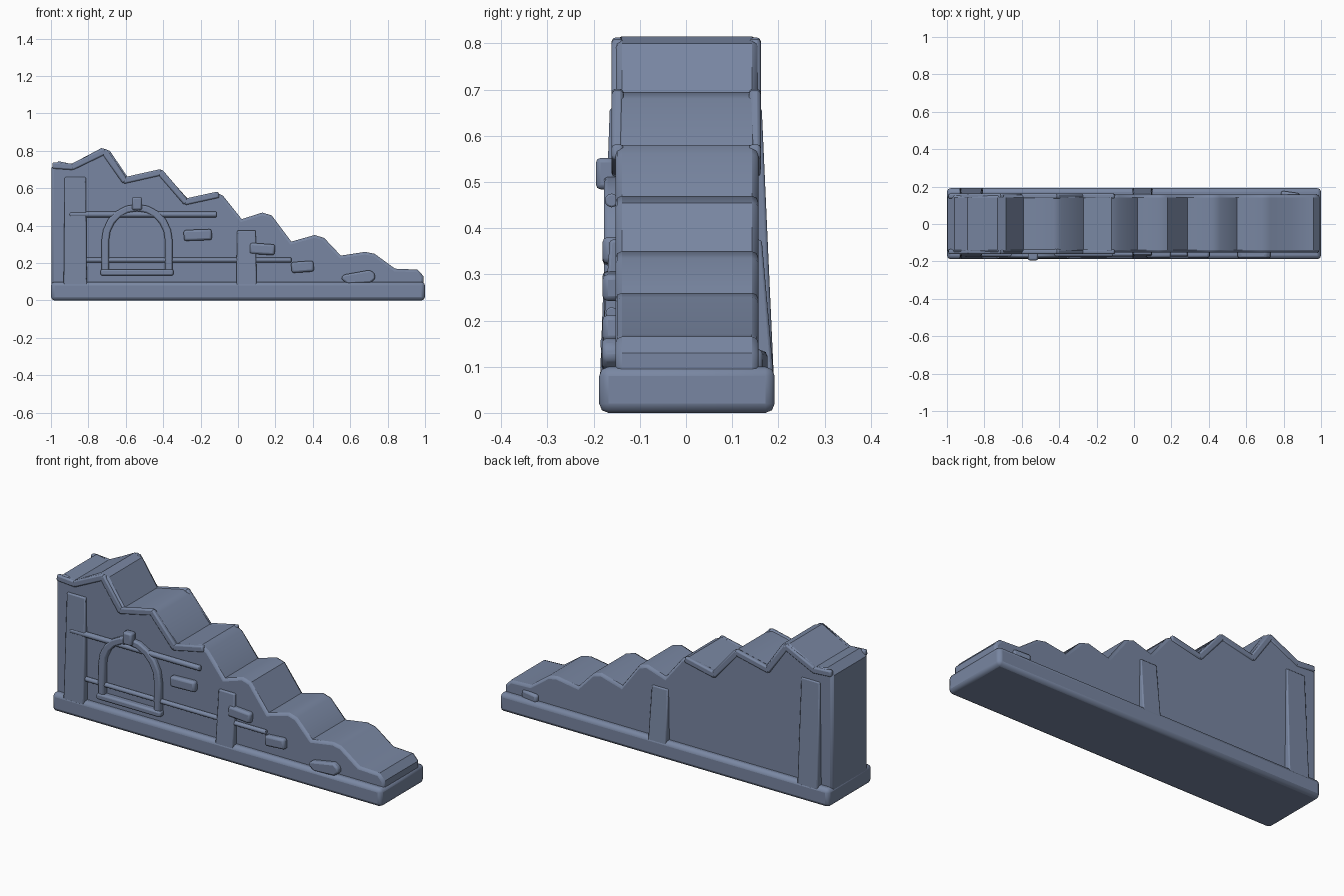
import bpy, bmesh, math
from mathutils import Vector, Matrix

if "Cube" in bpy.data.objects:
    bpy.data.objects.remove(bpy.data.objects["Cube"])

# Slate blue-grey stone
stone = bpy.data.materials.new("slate_stone")
stone.diffuse_color = (0.19, 0.24, 0.36, 1)
stone.use_nodes = True
stone.node_tree.nodes["Principled BSDF"].inputs["Base Color"].default_value = stone.diffuse_color


def finish(name, bm, bevel=0.0, segs=2, limit=30):
    bmesh.ops.recalc_face_normals(bm, faces=bm.faces)
    me = bpy.data.meshes.new(name)
    bm.to_mesh(me)
    bm.free()
    me.materials.append(stone)
    ob = bpy.data.objects.new(name, me)
    bpy.context.collection.objects.link(ob)
    if bevel:
        m = ob.modifiers.new("bevel", "BEVEL")
        m.width, m.segments = bevel, segs
        m.limit_method, m.angle_limit = "ANGLE", math.radians(limit)
    bpy.ops.object.select_all(action="DESELECT")
    ob.select_set(True)
    bpy.context.view_layer.objects.active = ob
    bpy.ops.object.shade_smooth_by_angle(angle=math.radians(35))
    return ob


def box(name, loc, size, bevel=0.01, tilt=0, turn=0):
    bm = bmesh.new()
    mat = (Matrix.Translation(loc) @ Matrix.Rotation(math.radians(turn), 4, "Z")
           @ Matrix.Rotation(math.radians(-tilt), 4, "Y") @ Matrix.Diagonal((*size, 1)))
    bmesh.ops.create_cube(bm, size=1, matrix=mat)
    return finish(name, bm, bevel)


def prism(name, pts, y0, y1, bevel=0.0, limit=30):
    """Extrude an (x, z) outline from y0 to y1."""
    bm = bmesh.new()
    face = bm.faces.new([bm.verts.new((x, y0, z)) for x, z in pts])
    ext = bmesh.ops.extrude_face_region(bm, geom=[face])
    bmesh.ops.translate(bm, vec=(0, y1 - y0, 0),
                        verts=[v for v in ext["geom"] if isinstance(v, bmesh.types.BMVert)])
    return finish(name, bm, bevel, 2, limit)


def rod(name, x0, x1, y, z, r):
    bm = bmesh.new()
    mat = Matrix.Translation(((x0 + x1) / 2, y, z)) @ Matrix.Rotation(math.pi / 2, 4, "Y")
    bmesh.ops.create_cone(bm, cap_ends=True, segments=12, radius1=r, radius2=r,
                          depth=x1 - x0, matrix=mat)
    return finish(name, bm, 0.004)


# Plinth
box("base_plinth", (0, 0.002, 0.05), (2, 0.38, 0.1), 0.02)

# Broken wall with descending ragged top
top = [(-0.998, 0.71), (-0.96, 0.745), (-0.89, 0.73), (-0.73, 0.815), (-0.685, 0.80),
       (-0.59, 0.66), (-0.43, 0.695), (-0.39, 0.68), (-0.27, 0.545), (-0.12, 0.58),
       (-0.08, 0.56), (0.02, 0.435), (0.13, 0.47), (0.18, 0.455), (0.285, 0.315),
       (0.41, 0.35), (0.46, 0.335), (0.55, 0.24), (0.68, 0.26), (0.73, 0.25),
       (0.84, 0.17), (0.96, 0.165), (0.992, 0.13)]
prism("ruined_wall", [(-0.998, 0.07)] + top + [(0.992, 0.07)], -0.153, 0.157, 0.014, 76)

# Coping strips along the upper ragged edges, front and back
cope = [(-0.985, 0.722), (-0.885, 0.715), (-0.715, 0.797), (-0.607, 0.642),
        (-0.415, 0.685), (-0.28, 0.528), (-0.11, 0.565)]
for side, y in (("front", -0.148), ("back", 0.149)):
    for i, (a, b) in enumerate(zip(cope, cope[1:])):
        d = Vector(b) - Vector(a)
        c = (Vector(a) + Vector(b)) / 2
        box(f"coping_{side}_{i}", (c.x, y, c.y), (d.length + 0.015, 0.026, 0.034), 0.008,
            math.degrees(math.atan2(d.y, d.x)))

# Battered buttresses running through both faces
for name, x, w, h in (("tall_buttress", -0.87, 0.12, 0.66), ("short_buttress", 0.045, 0.105, 0.375)):
    bm = bmesh.new()
    bmesh.ops.create_cube(bm, size=1)
    for v in bm.verts:
        up = v.co.z > 0
        half = (0.164 if up else 0.19) if v.co.y > 0 else -(0.165 if up else 0.186)
        v.co = (x + v.co.x * w * (0.94 if up else 1.04), half, h if up else 0.08)
    finish(name, bm, 0.006)

# Long mortar ribs across the front
rod("upper_rib", -0.9, -0.115, -0.161, 0.46, 0.015)
rod("lower_rib", -0.89, 0.285, -0.161, 0.216, 0.013)

# Arched window surround: outer and inner outlines joined into one band
cx, spring = -0.54, 0.32


def arch(r, h):
    arc = [(cx + r * math.cos(t), spring + h * math.sin(t))
           for t in (math.pi * i / 10 for i in range(11))]
    return [(cx + r, 0.15)] + arc + [(cx - r, 0.15)]


prism("window_arch", arch(0.19, 0.195) + arch(0.15, 0.158)[::-1], -0.178, -0.145, 0.008, 50)
box("window_sill", (cx, -0.164, 0.15), (0.39, 0.042, 0.034), 0.01)
box("keystone", (cx, -0.173, 0.518), (0.054, 0.044, 0.068), 0.01)

# Loose bricks standing proud of the front
for i, (x, z, w, t) in enumerate([(-0.215, 0.35, 0.15, 2), (0.13, 0.275, 0.135, -4),
                                  (0.345, 0.18, 0.12, 4)]):
    box(f"brick_{i}", (x, -0.161, z), (w, 0.04, 0.058), 0.012, t)

# Fallen stones resting on the plinth
prism("fallen_stone_front", [(0.55, 0.118), (0.585, 0.088), (0.71, 0.095), (0.735, 0.118),
                             (0.73, 0.145), (0.705, 0.163), (0.565, 0.138)], -0.182, -0.14, 0.01)
box("fallen_stone_back", (0.835, 0.156, 0.112), (0.1, 0.03, 0.05), 0.012, 3, -8)
